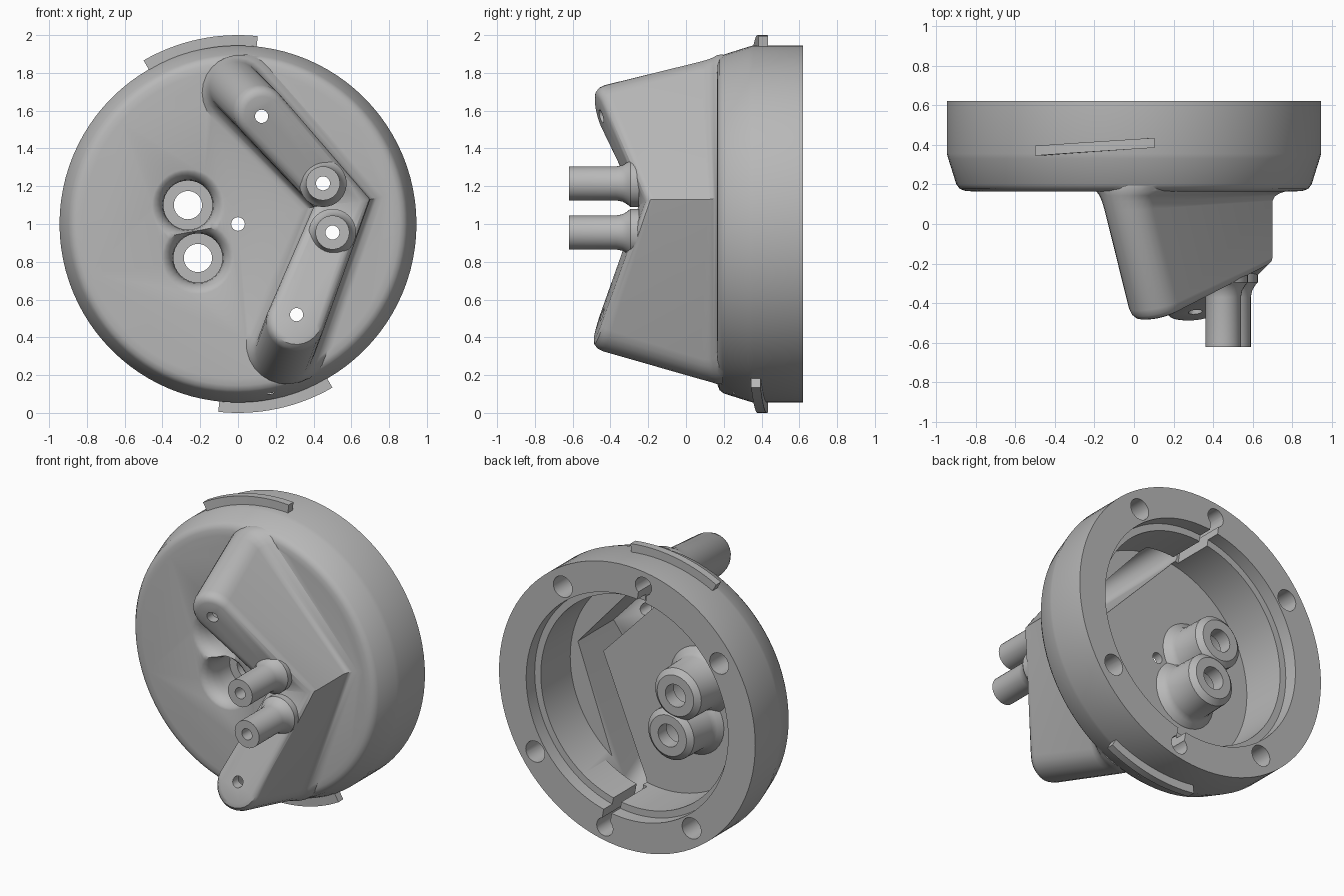
import bpy, bmesh, math
from mathutils import Vector

if "Cube" in bpy.data.objects:
    bpy.data.objects.remove(bpy.data.objects["Cube"])

grey = bpy.data.materials.new("plain_grey")
grey.use_nodes = True
grey.diffuse_color = (0.48, 0.48, 0.48, 1)
grey.node_tree.nodes["Principled BSDF"].inputs["Base Color"].default_value = grey.diffuse_color


def loft(name, rings, end_caps=None):
    """Skin closed rings of points and cap both ends."""
    bm = bmesh.new()
    rows = [[bm.verts.new(p) for p in ring] for ring in rings]
    n = len(rows[0])
    for a, b in zip(rows, rows[1:]):
        for i in range(n):
            j = (i + 1) % n
            bm.faces.new((a[i], a[j], b[j], b[i]))
    bm.faces.new(rows[0])
    for cap in end_caps or [range(n)]:
        bm.faces.new([rows[-1][i] for i in cap])
    bmesh.ops.recalc_face_normals(bm, faces=bm.faces)
    mesh = bpy.data.meshes.new(name)
    bm.to_mesh(mesh)
    bm.free()
    mesh.materials.append(grey)
    obj = bpy.data.objects.new(name, mesh)
    bpy.context.collection.objects.link(obj)
    return obj


def turned(name, x, z, profile, n=32):
    """Turn a (radius, y) profile about an axis along y."""
    angles = [math.tau * i / n for i in range(n)]
    return loft(name, [[(x + r * math.cos(a), y, z + r * math.sin(a)) for a in angles]
                       for r, y in profile])


def combine(target, other, operation):
    mod = target.modifiers.new(operation.lower(), "BOOLEAN")
    mod.operation = operation
    mod.solver = "EXACT"
    mod.object = other
    bpy.context.view_layer.objects.active = target
    bpy.ops.object.modifier_apply(modifier=mod.name)
    bpy.data.objects.remove(other)


def cut_hole(x, z, r, y0, y1):
    combine(body, turned("hole_cutter", x, z, [(r, y0), (r, y1)], 24), "DIFFERENCE")


# Chevron ridge: base tip, front tip, radius, arm direction, first arc angle
ARMS = [(Vector((-0.03, 1.74)), Vector((0.13, 1.58)), 0.14, Vector((-0.67, 0.74)), 42),
        (Vector((0.24, 0.31)), Vector((0.31, 0.50)), 0.155, Vector((-0.307, -0.952)), 162)]
OUTER, INNER = Vector((0.70, 1.13)), Vector((0.40, 1.09))
OUTWARD = Vector((0.977, 0.212)) * 1.155
ARC = 14


def ridge_ring(s, grow, shift=0):
    """Chevron outline at fraction s of the height, offset by grow."""
    ring = []
    corners = (OUTER + OUTWARD * grow, INNER - OUTWARD * grow)
    for corner, (base, front, radius, way, start) in zip(corners, ARMS):
        along = sum((front - corner).dot(arm[3]) + (arm[1] - front).dot(arm[3])
                    if arm[1] == front else (arm[1] - corner).dot(arm[3])
                    for arm in ARMS) / 2
        points = [(corner, along)]
        centre = base.lerp(front, s) - way * max(grow, 0)
        for i in range(ARC):
            a = math.radians(start + 180 * i / (ARC - 1))
            p = centre + (radius + grow) * Vector((math.cos(a), math.sin(a)))
            points.append((p, (front - p).dot(way)))
        for p, t in points:
            top = -0.45 + 0.34 * t
            ring.append((p.x, 0.165 * (1 - s) + top * s + shift, p.y))
    return ring


CAPS = [list(range(ARC + 2)), list(range(ARC + 1, 2 * ARC + 2)) + [0]]

# Round open-backed housing
body = turned("housing", 0, 1, [
    (0.82, 0.165), (0.855, 0.168), (0.88, 0.178), (0.897, 0.20), (0.938, 0.33), (0.945, 0.355),
    (0.945, 0.62), (0.745, 0.62), (0.745, 0.53), (0.70, 0.53), (0.70, 0.22)], 96)

# Hollow chevron ridge with a filleted foot and rounded front edge
ridge = loft("ridge", [ridge_ring(*k) for k in (
    (0, 0.075, 0.03), (0, 0.06, 0), (0.03, 0.03, 0), (0.07, 0.01, 0), (0.13, 0, 0),
    (0.9, 0, 0), (0.95, -0.005, 0), (0.985, -0.02, 0), (1, -0.045, 0))], CAPS)
combine(body, ridge, "UNION")

# Pipe stubs on the ridge
STUBS = [(0.45, 1.215), (0.50, 0.955)]
for x, z in STUBS:
    combine(body, turned("stub", x, z, [(0.09, -0.62), (0.09, -0.37), (0.097, -0.335),
            (0.112, -0.31), (0.125, -0.295), (0.125, -0.25)]), "UNION")

# Bosses inside the housing
PORTS = [(-0.265, 1.10), (-0.212, 0.82)]
for x, z in PORTS:
    combine(body, turned("boss", x, z, [(0.23, 0.2), (0.22, 0.225), (0.19, 0.245),
            (0.175, 0.28), (0.17, 0.46), (0.135, 0.49)]), "UNION")

# Ridge cavity
combine(body, loft("cavity_cutter", [ridge_ring(0, -0.05, 0.12), ridge_ring(0, -0.05),
                                     ridge_ring(1, -0.05, 0.06)], CAPS), "DIFFERENCE")

# Flared port recesses in the front with bored holes
for x, z in PORTS:
    combine(body, turned("recess_cutter", x, z, [(0.205, 0.1), (0.205, 0.16), (0.175, 0.17),
            (0.15, 0.195), (0.135, 0.235), (0.13, 0.28), (0.13, 0.40)]), "DIFFERENCE")
    cut_hole(x, z, 0.075, 0.3, 0.7)

# Bores of the stubs, ridge tip holes and centre hole
for x, z in STUBS:
    cut_hole(x, z, 0.037, -0.7, -0.1)
for x, z in [(0.125, 1.57), (0.31, 0.52)]:
    cut_hole(x, z, 0.035, -0.7, -0.25)
cut_hole(0, 1, 0.036, 0.1, 0.3)

# Blind screw holes in the back rim
for degrees in (55, 145, 235, 325):
    a = math.radians(degrees)
    cut_hole(0.828 * math.cos(a), 1 + 0.828 * math.sin(a), 0.07, 0.36, 0.7)

# Round notches with slots where the ridge tips meet the rim
for x, z in [(-0.12, 0.84), (0.165, -0.84)]:
    cut_hole(x, 1 + z, 0.06, 0.25, 0.7)
    out = Vector((x, z)).normalized()
    side = Vector((-out.y, out.x)) * 0.03
    quad = [out * 0.64 - side, out * 0.82 - side, out * 0.82 + side, out * 0.64 + side]
    combine(body, loft("slot_cutter", [[(p.x, y, 1 + p.y) for p in quad] for y in (0.26, 0.7)]),
            "DIFFERENCE")

# Slanted locking lugs on the rim
lugs = []
for name, turn in (("top_lug", 0), ("bottom_lug", 180)):
    rings = []
    for i in range(17):
        a = math.radians(120 - 36 * i / 16 + turn)
        y = 0.345 + 0.04 * i / 16
        rings.append([(r * math.cos(a), y + d, 1 + r * math.sin(a))
                      for r, d in ((0.92, 0), (1, 0), (1, 0.05), (0.92, 0.05))])
    lugs.append(loft(name, rings))

# Smooth shading with sharp edges kept
for obj in [body] + lugs:
    bpy.ops.object.select_all(action="DESELECT")
    obj.select_set(True)
    bpy.context.view_layer.objects.active = obj
    bpy.ops.object.shade_smooth_by_angle(angle=math.radians(35))
